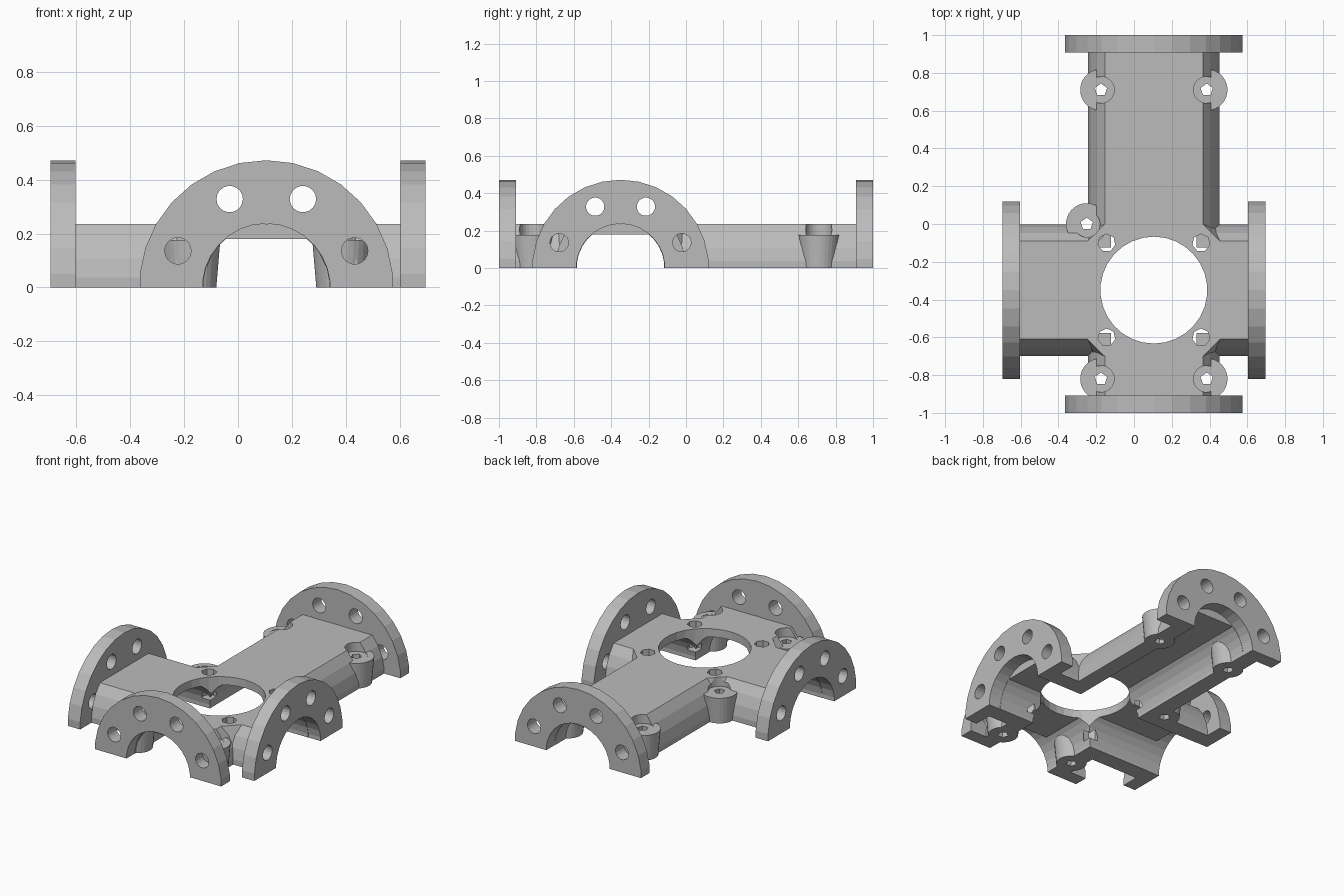
import bpy, bmesh, math
from mathutils import Vector, Matrix

cube = bpy.data.objects.get("Cube")
if cube:
    bpy.data.objects.remove(cube)

CX, CY = 0.105, -0.35          # where the two pipes cross
CENTRE = Vector((CX, CY, 0))
TOP = 0.235

grey = bpy.data.materials.new("plain grey")
grey.use_nodes = True
grey.diffuse_color = (0.5, 0.5, 0.5, 1)
bsdf = next(n for n in grey.node_tree.nodes if n.type == "BSDF_PRINCIPLED")
bsdf.inputs["Base Color"].default_value = (0.5, 0.5, 0.5, 1)
bsdf.inputs["Roughness"].default_value = 0.6


def finish(name, bm):
    bmesh.ops.recalc_face_normals(bm, faces=bm.faces)
    mesh = bpy.data.meshes.new(name)
    bm.to_mesh(mesh)
    bm.free()
    mesh.materials.append(grey)
    obj = bpy.data.objects.new(name, mesh)
    bpy.context.collection.objects.link(obj)
    return obj


def arch(r, top=9, base=0.0):
    """Half circle with twelve degree sides, cut flat at the given height."""
    right = [(r * math.cos(math.radians(6)), base)]
    for k in range(8):
        a = math.radians(6 + 12 * k)
        p = (r * math.cos(a), r * math.sin(a))
        if p[1] > top:
            q = right[-1]
            t = (top - q[1]) / (p[1] - q[1])
            right.append((q[0] + t * (p[0] - q[0]), top))
            break
        right.append(p)
    left = [(-x, z) for x, z in reversed(right) if x > 1e-5]
    return right + left


def extrude(name, profile, start, end, axis):
    """Sweep a width and height profile along the y or x pipe axis."""
    bm = bmesh.new()
    put = (lambda w, s, z: (CX + w, s, z)) if axis == "y" else (lambda w, s, z: (s, CY + w, z))
    face = bm.faces.new([bm.verts.new(put(w, start, z)) for w, z in profile])
    new = bmesh.ops.extrude_face_region(bm, geom=[face])["geom"]
    shift = Vector((0, end - start, 0)) if axis == "y" else Vector((end - start, 0, 0))
    bmesh.ops.translate(bm, vec=shift, verts=[v for v in new if isinstance(v, bmesh.types.BMVert)])
    return finish(name, bm)


def pegs(name, spots, r_low, r_high, low, high, sides):
    """Upright cylinders or cones at several places."""
    bm = bmesh.new()
    for x, y in spots:
        bmesh.ops.create_cone(bm, cap_ends=True, segments=sides, radius1=r_low, radius2=r_high,
                              depth=high - low,
                              matrix=Matrix.Translation((x, y, (low + high) / 2)))
    return finish(name, bm)


def combine(target, other, operation):
    mod = target.modifiers.new("join", "BOOLEAN")
    mod.operation = operation
    mod.solver = "EXACT"
    mod.object = other
    bpy.context.view_layer.objects.active = target
    bpy.ops.object.modifier_apply(modifier=mod.name)
    bpy.data.objects.remove(other)


# Crossing pipe bodies with flattened tops
body = extrude("pipe_body", arch(0.35, TOP), -0.91, 0.91, "y")
combine(body, extrude("cross_pipe", arch(0.35, TOP), -0.605, 0.605, "x"), "UNION")

# Central block with sloping corners
bm = bmesh.new()
for sx in (-1, 1):
    for sy in (-1, 1):
        for w, d, z in ((0.35, 0.35, 0), (0.35, 0.26, TOP), (0.26, 0.35, TOP)):
            bm.verts.new(CENTRE + Vector((sx * w, sy * d, z)))
bmesh.ops.convex_hull(bm, input=bm.verts)
combine(body, finish("centre_block", bm), "UNION")

# Hollow bores, round centre opening and corner bolt holes
combine(body, extrude("bore", arch(0.235, 0.18, -0.1), -1.1, 1.1, "y"), "DIFFERENCE")
combine(body, extrude("bore", arch(0.235, 0.18, -0.1), -1.1, 1.1, "x"), "DIFFERENCE")
combine(body, pegs("opening", [(CX, CY)], 0.283, 0.283, -0.2, 0.4, 30), "DIFFERENCE")
corners = [(CX + sx * 0.25, CY + sy * 0.25) for sx in (-1, 1) for sy in (-1, 1)]
combine(body, pegs("corner_holes", corners, 0.047, 0.047, 0.06, 0.4, 7), "DIFFERENCE")

# Screw posts with pockets above and narrow through holes
posts = [(CX + s * 0.28, y) for s in (-1, 1) for y in (0.71, -0.82)] + [(-0.25, 0.0)]
combine(body, pegs("posts", posts, 0.095, 0.11, 0, 0.176, 30), "UNION")
combine(body, pegs("pockets", posts, 0.07, 0.07, 0.174, 0.5, 24), "DIFFERENCE")
combine(body, pegs("screw_holes", posts, 0.034, 0.034, -0.2, 0.4, 5), "DIFFERENCE")

# Half ring flanges with four bolt holes each
for name, axis, start, end in (("front_flange", "y", -1, -0.908), ("back_flange", "y", 0.908, 1),
                               ("right_flange", "x", -0.695, -0.603),
                               ("left_flange", "x", 0.603, 0.695)):
    flange = extrude(name, arch(0.472) + arch(0.237)[::-1], start, end, axis)
    for k in range(4):
        a = math.radians(22.5 + 45 * k)
        hole = [(0.355 * math.cos(a) + 0.049 * math.cos(i * math.tau / 18),
                 0.355 * math.sin(a) + 0.049 * math.sin(i * math.tau / 18)) for i in range(18)]
        combine(flange, extrude("bolt_hole", hole, start - 0.05, end + 0.05, axis), "DIFFERENCE")
